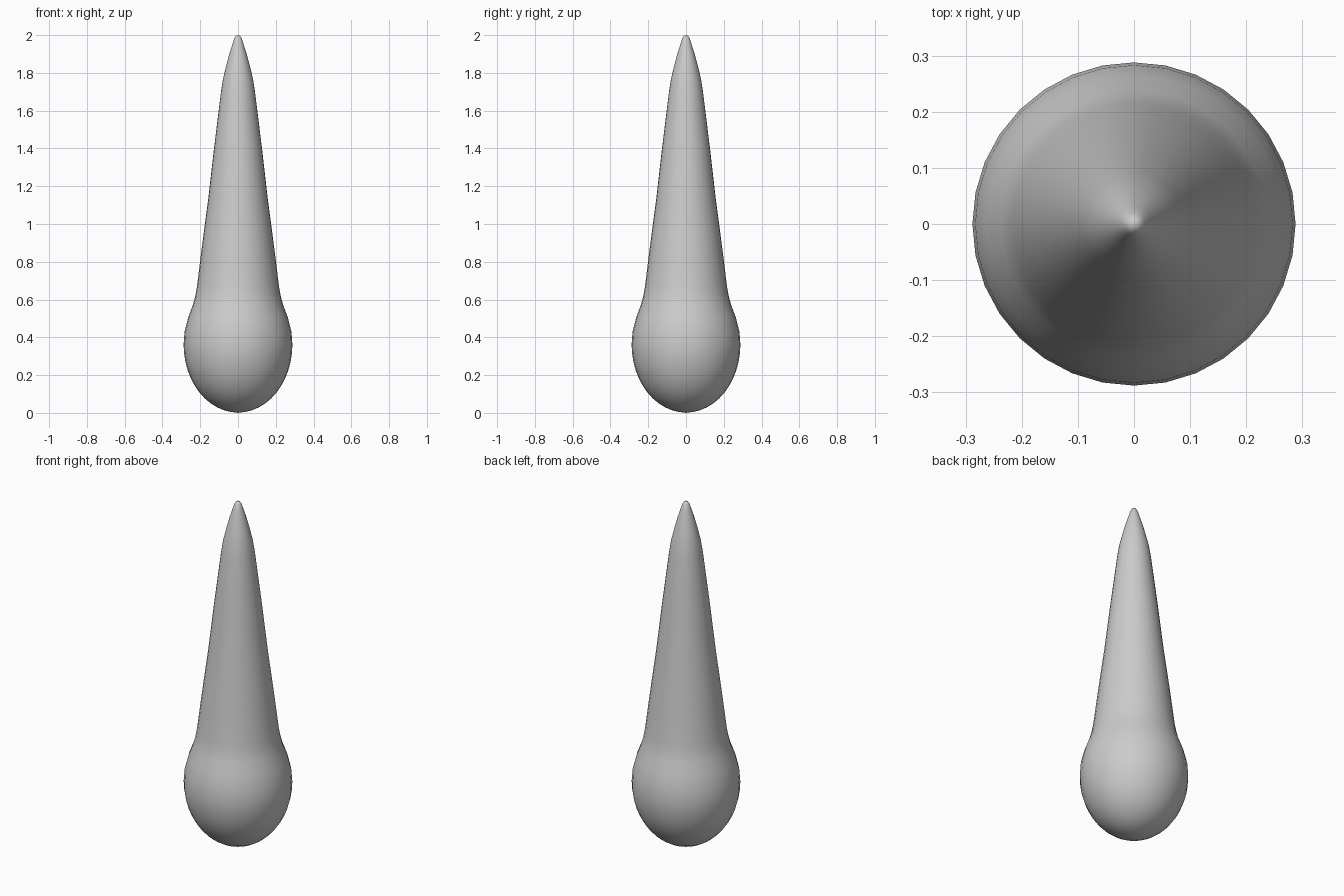
import bpy, bmesh, math

if "Cube" in bpy.data.objects:
    bpy.data.objects.remove(bpy.data.objects["Cube"])

SEGMENTS = 32

# Bulb: lower part of a slightly stretched sphere
profile = []
for i in range(1, 13):
    a = math.radians(-90 + 7.5 * i)
    profile.append((0.288 * math.cos(a), 0.362 + 0.36 * math.sin(a)))
# Shoulder, straight taper and rounded point
profile += [(0.283, 0.43), (0.264, 0.505), (0.238, 0.575), (0.226, 0.62),
            (0.217, 0.67), (0.201, 0.80), (0.182, 0.95), (0.158, 1.13),
            (0.127, 1.40), (0.090, 1.70), (0.079, 1.77), (0.062, 1.84),
            (0.046, 1.90), (0.030, 1.95), (0.019, 1.985), (0.010, 1.997)]

bm = bmesh.new()


def ring(r, z):
    return [bm.verts.new((r * math.cos(2 * math.pi * k / SEGMENTS),
                          r * math.sin(2 * math.pi * k / SEGMENTS), z))
            for k in range(SEGMENTS)]


# Lathe the profile and close both poles
rings = [ring(r, z) for r, z in profile]
bottom = bm.verts.new((0, 0, 0))
top = bm.verts.new((0, 0, 2))
for k in range(SEGMENTS):
    n = (k + 1) % SEGMENTS
    bm.faces.new((bottom, rings[0][n], rings[0][k]))
    bm.faces.new((top, rings[-1][k], rings[-1][n]))
    for a, b in zip(rings, rings[1:]):
        bm.faces.new((a[k], a[n], b[n], b[k]))
for f in bm.faces:
    f.smooth = True

mesh = bpy.data.meshes.new("teardrop_spike")
bm.to_mesh(mesh)
bm.free()
bpy.context.collection.objects.link(bpy.data.objects.new("teardrop_spike", mesh))
